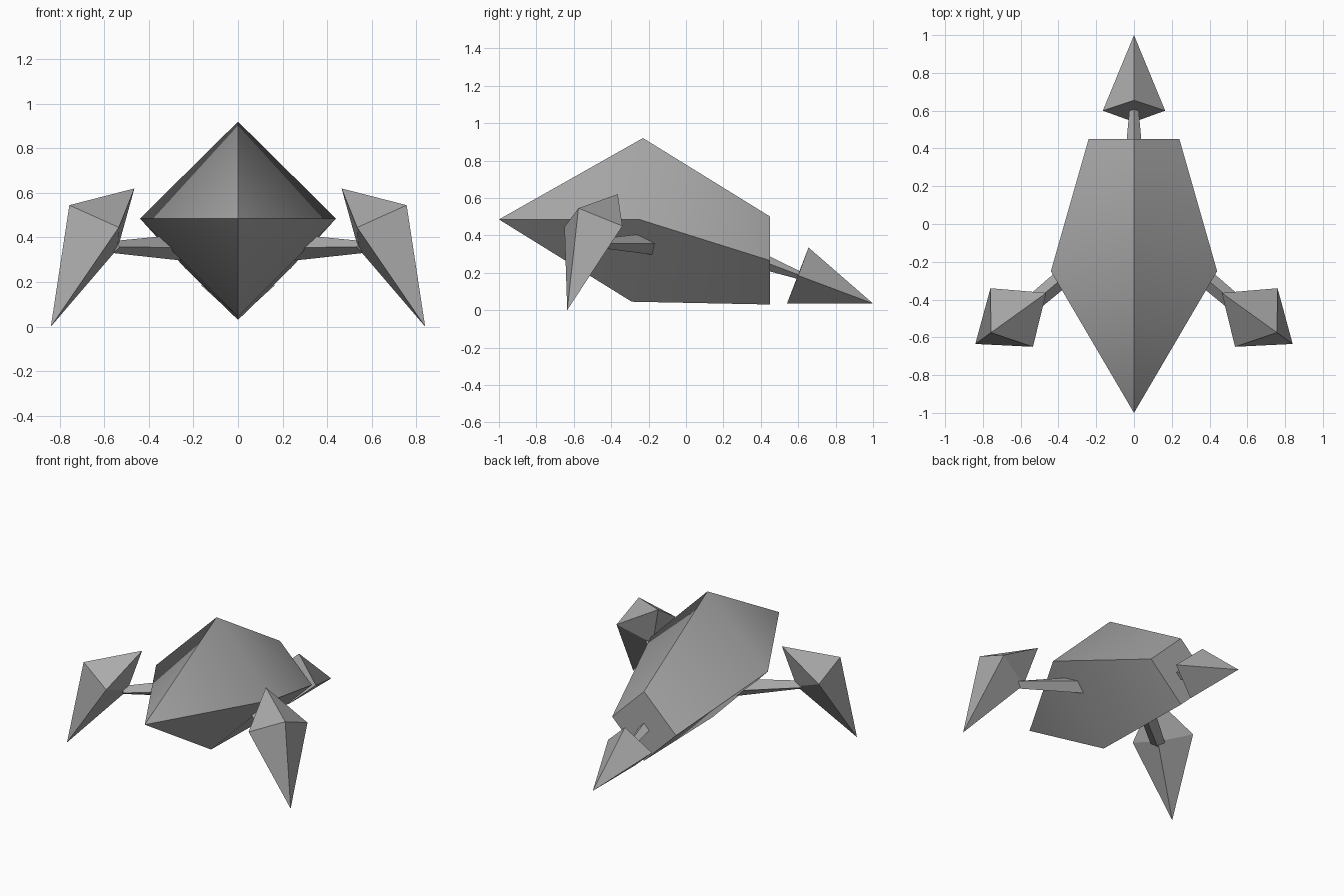
import bpy, bmesh, math
from mathutils import Vector

if "Cube" in bpy.data.objects:
    bpy.data.objects.remove(bpy.data.objects["Cube"])

grey = bpy.data.materials.new("plain_grey")
grey.diffuse_color = (0.4, 0.4, 0.4, 1)
grey.use_nodes = True
grey.node_tree.nodes["Principled BSDF"].inputs["Base Color"].default_value = grey.diffuse_color


def loft(name, sections, mirror=False, smooth=None):
    """Join a run of four-point rings and single-point tips into a closed solid."""
    bm = bmesh.new()
    s = -1 if mirror else 1
    rings = [[bm.verts.new((s * p[0], p[1], p[2])) for p in sec] for sec in sections]
    for a, b in zip(rings, rings[1:]):
        for i in range(4):
            j = (i + 1) % 4
            quad = [a[i % len(a)], a[j % len(a)], b[j % len(b)], b[i % len(b)]]
            bm.faces.new(list(dict.fromkeys(quad)))
    for ring in (rings[0], rings[-1]):
        if len(ring) == 4:
            bm.faces.new(ring)
    bmesh.ops.recalc_face_normals(bm, faces=bm.faces)
    mesh = bpy.data.meshes.new(name)
    bm.to_mesh(mesh)
    bm.free()
    mesh.materials.append(grey)
    if smooth:
        mesh.polygons.foreach_set("use_smooth", [True] * len(mesh.polygons))
        mesh.set_sharp_from_angle(angle=math.radians(smooth))
    obj = bpy.data.objects.new(name, mesh)
    bpy.context.collection.objects.link(obj)
    return obj


def diamond(centre, side, half_height):
    """Upright diamond ring; side is its horizontal half-width vector."""
    c, w, h = Vector(centre), Vector(side), Vector((0, 0, half_height))
    return [c + h, c + w, c - h, c - w]


# Body: pointed nose, widest ring, flat back end
loft("body", [
    [(0, -1, 0.485)],
    [(0, -0.23, 0.92), (0.44, -0.25, 0.485), (0, -0.29, 0.045), (-0.44, -0.25, 0.485)],
    [(0, 0.45, 0.5), (0.24, 0.45, 0.265), (0, 0.45, 0.03), (-0.24, 0.45, 0.265)],
], smooth=55)

# Front arms and clawed feet
for label, mirror in (("right", False), ("left", True)):
    loft(label + "_arm", [
        diamond((0.24, -0.17, 0.355), (0.033, 0.038, 0), 0.06),
        diamond((0.56, -0.44, 0.357), (0.029, 0.034, 0), 0.027),
    ], mirror)
    loft(label + "_foot", [
        [(0.465, -0.365, 0.62)],
        [(0.535, -0.65, 0.445), (0.757, -0.575, 0.545),
         (0.76, -0.34, 0.45), (0.54, -0.415, 0.35)],
        [(0.84, -0.635, 0.0)],
    ], mirror)

# Tail arm and spike
loft("tail_arm", [
    diamond((0, 0.40, 0.265), (0.043, 0, 0), 0.045),
    diamond((0, 0.63, 0.178), (0.022, 0, 0), 0.02),
])
loft("tail_spike", [
    [(0, 0.655, 0.335), (0.165, 0.60, 0.185), (0, 0.54, 0.035), (-0.165, 0.60, 0.185)],
    [(0, 1, 0.035)],
])
